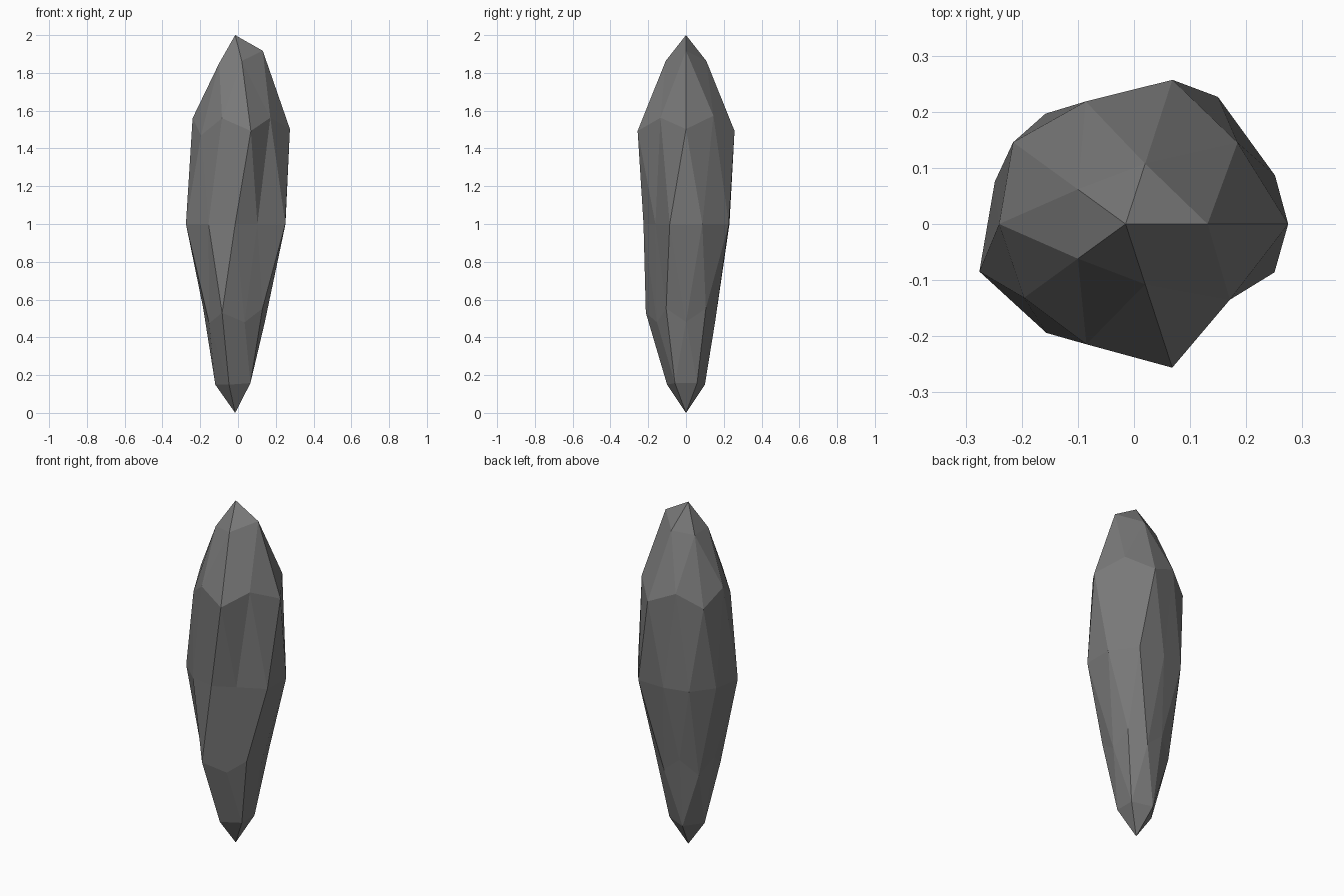
import bpy, bmesh, math

if "Cube" in bpy.data.objects:
    bpy.data.objects.remove(bpy.data.objects["Cube"])

# Radius of each ring's vertices, counter-clockwise from +x, bottom ring to top ring
RINGS = [
    [.2],
    [.19, .2, .2, .2, .19],
    [.185, .19, .2, .2, .19],
    [.2, .18, .19, .25, .2],
    [.28, .28, .23, .243, .245, .274, .24, .225, .2, .279],
    [.324, .302, .277, .25, .301],
    [.29, .27, .265, .265, .27],
    [.278, .215, .2, .2, .215],
    [.2],
]

# Crystal shard: an icosphere, stretched upright, with uneven facets
bm = bmesh.new()
bmesh.ops.create_icosphere(bm, subdivisions=2, radius=1)
levels = {}
for v in bm.verts:
    levels.setdefault(round(v.co.z, 1) if abs(v.co.z) < .1 else round(v.co.z, 2), []).append(v)

for z, radii in zip(sorted(levels), RINGS):
    ring = sorted(levels[z], key=lambda v: (math.atan2(v.co.y, v.co.x) + .05) % math.tau)
    for v, r in zip(ring, radii):
        v.co = (v.co.x * r - .015, v.co.y * r, 1 + v.co.z * (.8 + r))

mesh = bpy.data.meshes.new("crystal_shard")
bm.to_mesh(mesh)
bm.free()
shard = bpy.data.objects.new("crystal_shard", mesh)
bpy.context.collection.objects.link(shard)

# Dark stone colour
stone = bpy.data.materials.new("dark_stone")
stone.diffuse_color = (.19, .19, .19, 1)
stone.use_nodes = True
stone.node_tree.nodes["Principled BSDF"].inputs["Base Color"].default_value = stone.diffuse_color
mesh.materials.append(stone)
